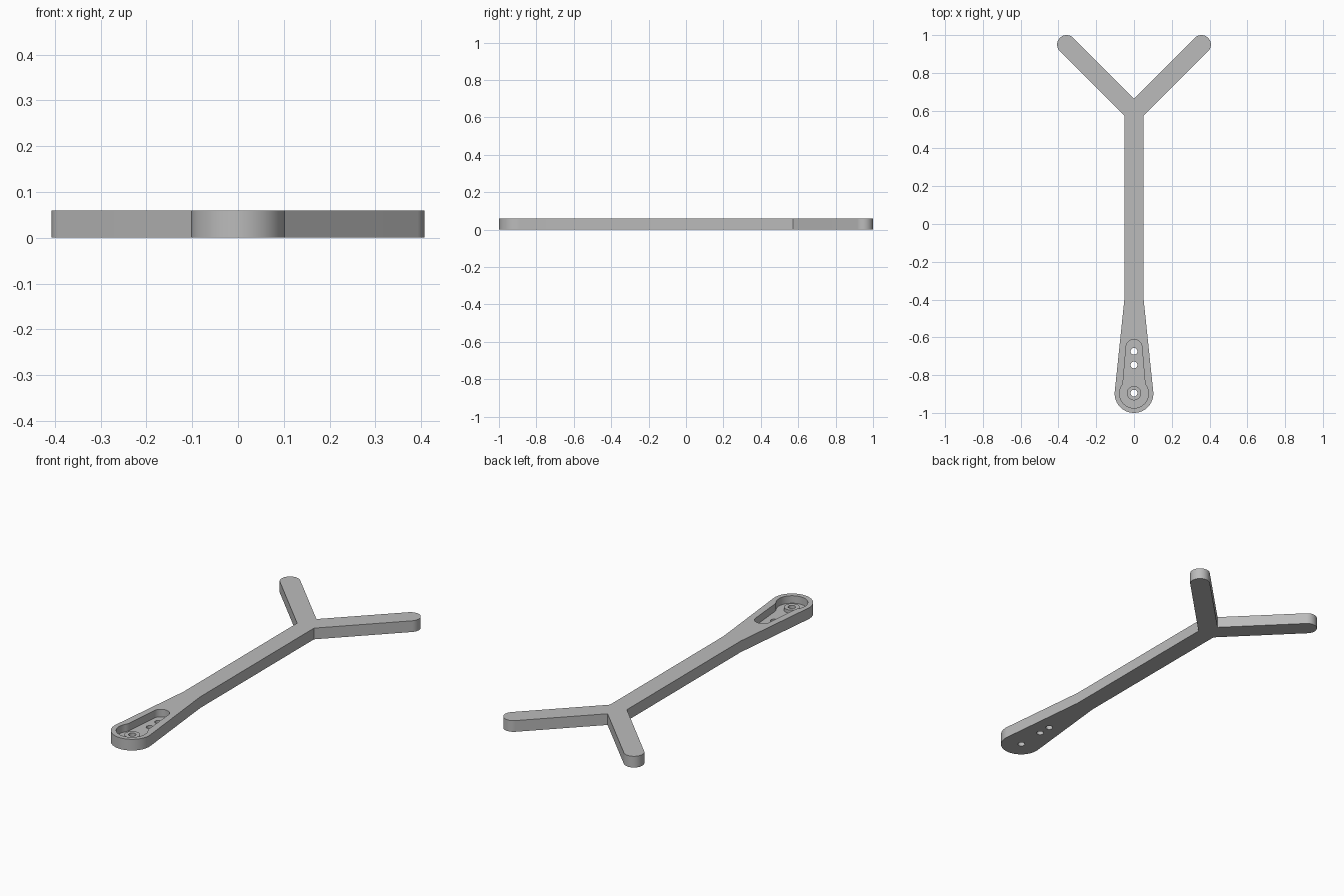
import bpy, bmesh
from math import sin, cos, radians

if "Cube" in bpy.data.objects:
    bpy.data.objects.remove(bpy.data.objects["Cube"])

HEIGHT = 0.06
FLOOR = 0.02
PIVOT_Y = -0.8975

grey = bpy.data.materials.new("plain_grey")
grey.use_nodes = True
grey.diffuse_color = (0.5, 0.5, 0.5, 1)
grey.node_tree.nodes["Principled BSDF"].inputs["Base Color"].default_value = (0.5, 0.5, 0.5, 1)


def arc(cx, cy, r, start, end, steps):
    angles = [radians(start + (end - start) * i / steps) for i in range(steps + 1)]
    return [(cx + r * cos(a), cy + r * sin(a)) for a in angles]


def mirrored(half):
    """Close a right-hand half outline whose ends lie on the centre line."""
    return half + [(-x, y) for x, y in reversed(half[1:-1])]


def prism(name, outline, z0, z1):
    """Extrude a counter-clockwise outline from z0 to z1."""
    bm = bmesh.new()
    face = bm.faces.new([bm.verts.new((x, y, z0)) for x, y in outline])
    top = bmesh.ops.extrude_face_region(bm, geom=[face])["geom"]
    moved = [v for v in top if isinstance(v, bmesh.types.BMVert)]
    bmesh.ops.translate(bm, verts=moved, vec=(0, 0, z1 - z0))
    bmesh.ops.recalc_face_normals(bm, faces=bm.faces)
    mesh = bpy.data.meshes.new(name)
    bm.to_mesh(mesh)
    bm.free()
    mesh.materials.append(grey)
    obj = bpy.data.objects.new(name, mesh)
    bpy.context.collection.objects.link(obj)
    return obj


def disc(name, y, r, z0, z1):
    return prism(name, arc(0, y, r, 0, 360, 32)[:-1], z0, z1)


def combine(target, tool, operation):
    bpy.ops.object.select_all(action="DESELECT")
    bpy.context.view_layer.objects.active = target
    target.select_set(True)
    mod = target.modifiers.new(tool.name, "BOOLEAN")
    mod.operation = operation
    mod.solver = "EXACT"
    mod.object = tool
    bpy.ops.object.modifier_apply(modifier=mod.name)
    bpy.data.objects.remove(tool)


# Forked arm: round foot, tapered neck, straight shaft, two rounded prongs
half = arc(0, PIVOT_Y, 0.1025, -90, 6, 24)
half += [(0.05, -0.39), (0.05, 0.572)]
half += arc(0.357, 0.95, 0.05, -45, 135, 24)
half += [(0, 0.664)]
arm = prism("forked_arm", mirrored(half), 0, HEIGHT)

# Keyhole-shaped pocket in the foot
half = arc(0, PIVOT_Y, 0.077, -90, 36, 24)
half += [(0.058, -0.838), (0.056, -0.815)]
half += arc(0, -0.653, 0.042, 5, 90, 12)
combine(arm, prism("pocket_cutter", mirrored(half), FLOOR, HEIGHT + 0.05), "DIFFERENCE")

# Raised ring around the pivot hole
combine(arm, disc("pivot_boss", PIVOT_Y + 0.002, 0.038, FLOOR / 2, 0.037), "UNION")

# Pivot hole and two fixing holes
for y in (PIVOT_Y + 0.002, -0.746, -0.674):
    combine(arm, disc("hole_cutter", y, 0.018, -0.05, HEIGHT + 0.05), "DIFFERENCE")

bpy.ops.object.shade_smooth_by_angle(angle=radians(30))
